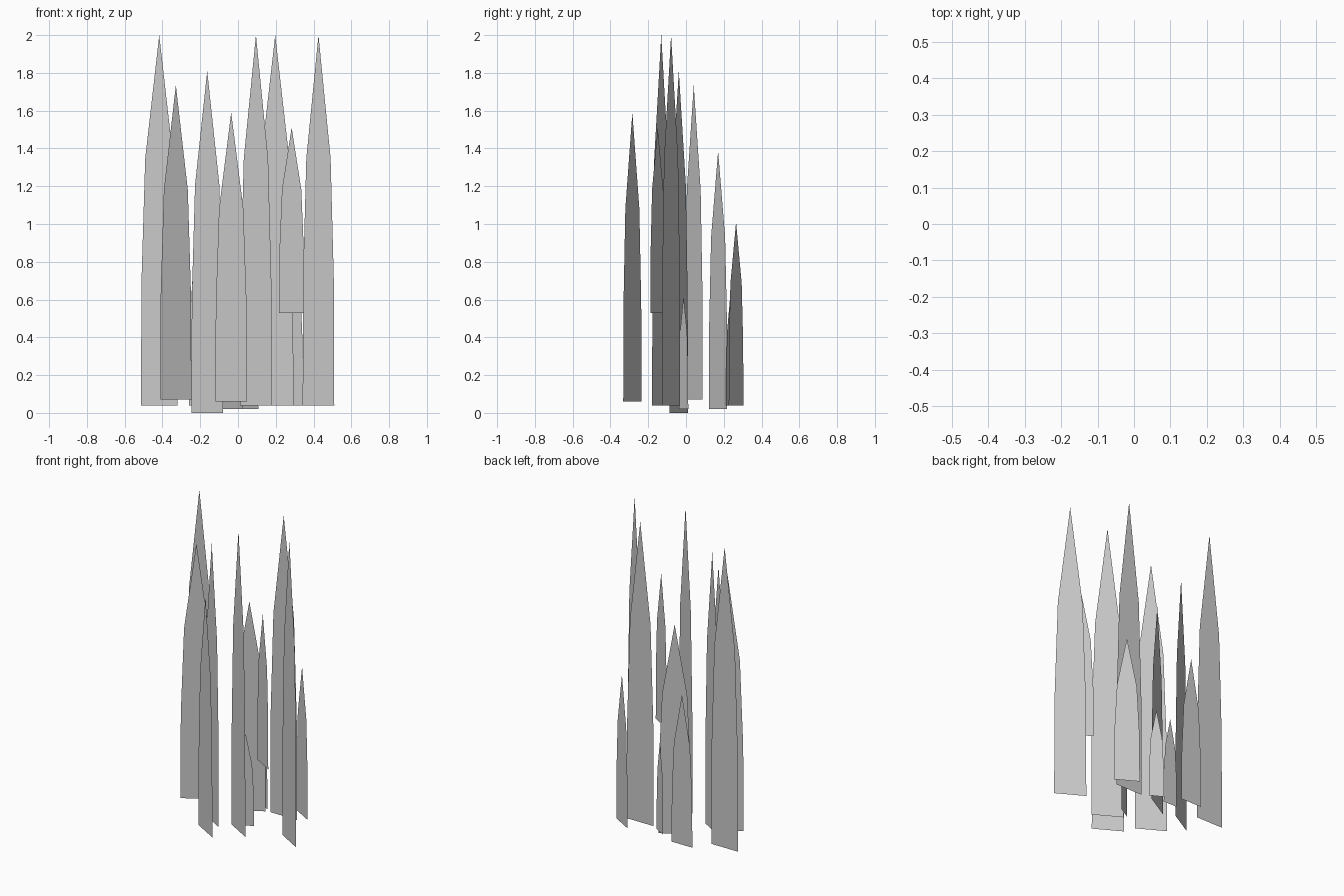
import bpy, bmesh
from math import radians
from mathutils import Matrix

# blade outline: (height fraction, half-width fraction) below the tip
PROFILE = [(0, 1.0), (1 / 3, 0.975), (2 / 3, 0.77)]


def blade(name, x, y, base, top, width, angle):
    """Flat pointed leaf card standing upright, turned about z."""
    bm = bmesh.new()
    h, w = top - base, width / 2
    rows = [[bm.verts.new((s * w * f, 0, h * t)) for s in (-1, 1)] for t, f in PROFILE]
    for a, b in zip(rows, rows[1:]):
        bm.faces.new((a[0], a[1], b[1], b[0]))
    tip = bm.verts.new((0, 0, h))
    bm.faces.new((rows[-1][0], rows[-1][1], tip))
    bm.transform(Matrix.Translation((x, y, base)) @ Matrix.Rotation(radians(angle), 4, 'Z'))
    mesh = bpy.data.meshes.new(name)
    bm.to_mesh(mesh)
    bm.free()
    bpy.context.collection.objects.link(bpy.data.objects.new(name, mesh))


# x, y, base, top, width, angle of every blade in the clump
BLADES = [
    # tall blades
    (-0.417, 0.197, 0.04, 2.00, 0.193, 0),
    (0.197, 0.19, 0.04, 2.00, 0.193, 0),
    (0.095, -0.131, 0.04, 2.00, 0.193, -30),
    (0.426, -0.079, 0.04, 2.00, 0.193, -30),
    # medium blades
    (-0.329, 0.041, 0.07, 1.735, 0.19, 30),
    (-0.163, -0.038, 0.00, 1.81, 0.193, -30),
    (-0.036, -0.284, 0.06, 1.59, 0.193, -30),
    (-0.037, 0.17, 0.02, 1.385, 0.193, 30),
    # short blades
    (0.284, -0.150, 0.53, 1.51, 0.153, -30),
    (0.277, 0.265, 0.04, 1.01, 0.155, -30),
    (-0.185, 0.306, 0.04, 1.02, 0.150, 0),
    # sprouts
    (0.064, -0.013, 0.02, 0.62, 0.10, 30),
    (0.024, 0.235, 0.04, 0.63, 0.09, -30),
    (-0.10, 0.214, 0.04, 0.62, 0.10, 0),
]
for i, b in enumerate(BLADES):
    blade(f"grass_blade_{i + 1}", *b)
